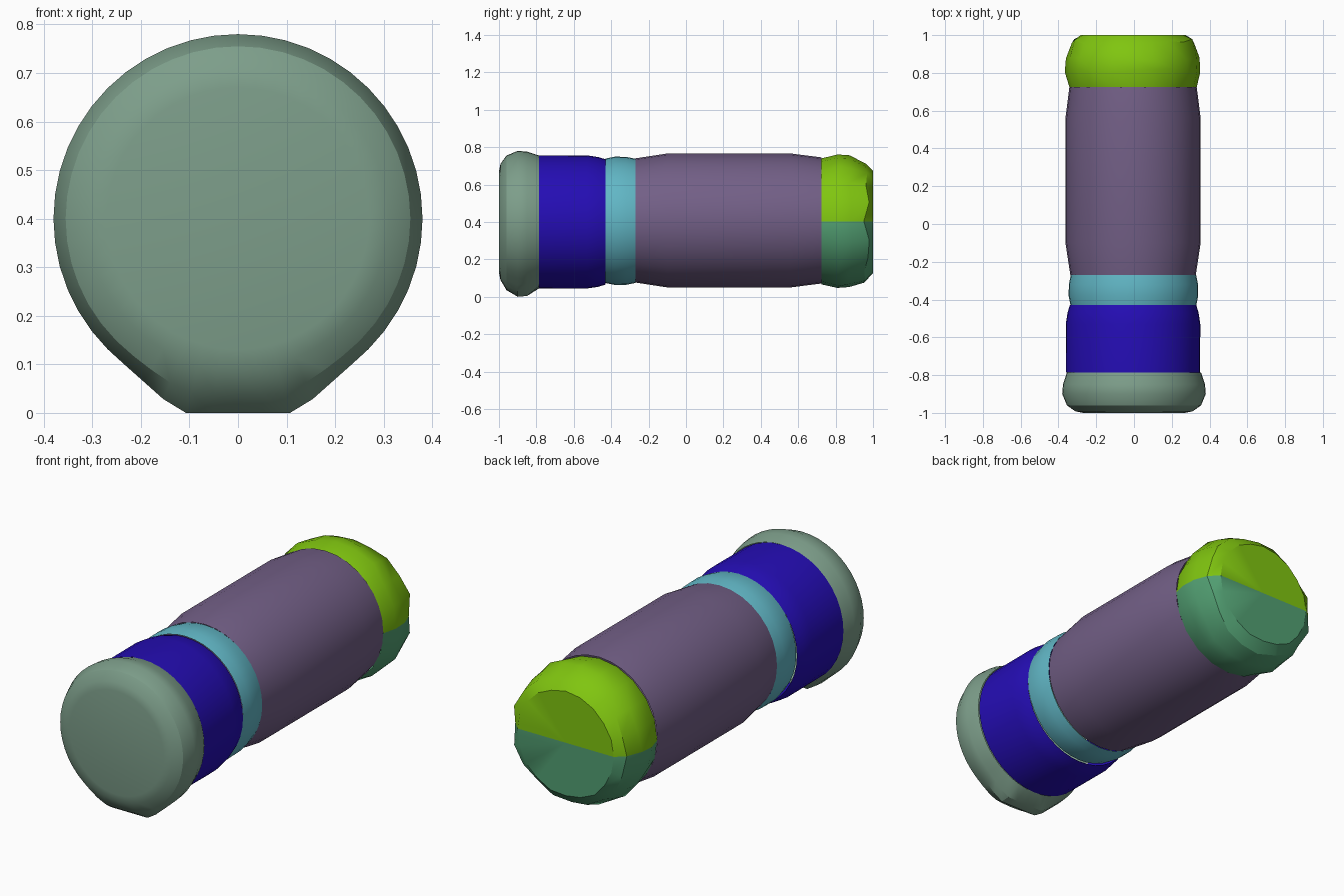
import bpy, bmesh, math, random

cube = bpy.data.objects.get("Cube")
if cube:
    bpy.data.objects.remove(cube, do_unlink=True)

random.seed(4)


def material(name, rgb):
    m = bpy.data.materials.new(name)
    m.use_nodes = True
    m.diffuse_color = (*rgb, 1)
    m.node_tree.nodes["Principled BSDF"].inputs["Base Color"].default_value = (*rgb, 1)
    return m


sage = material("sage", (0.205, 0.342, 0.255))
blue = material("deep blue", (0.018, 0.004, 0.46))
teal = material("teal", (0.12, 0.47, 0.56))
purple = material("dusty purple", (0.17, 0.115, 0.24))
lime = material("lime", (0.216, 0.56, 0.005))
green = material("sea green", (0.085, 0.35, 0.17))


def lathe(name, profile, centre, sides, mats, shape=None, cap=None):
    """Rings of (y, radius) around the y axis; cap closes the first or last ring."""
    cx, cz = centre
    bm = bmesh.new()
    rings = []
    for y, r in profile:
        ring = []
        for i in range(sides):
            a = math.tau * i / sides
            ry, rr = shape(a, y, r) if shape else (y, r)
            ring.append(bm.verts.new((cx + rr * math.cos(a), ry, cz + rr * math.sin(a))))
        rings.append(ring)
    for lower, upper in zip(rings, rings[1:]):
        for i in range(sides):
            j = (i + 1) % sides
            bm.faces.new((lower[i], lower[j], upper[j], upper[i]))
    if cap is not None:
        ring = rings[cap]
        hub = bm.verts.new((cx, profile[cap][0], cz))
        for i in range(sides):
            bm.faces.new((ring[i], ring[(i + 1) % sides], hub))
    bmesh.ops.recalc_face_normals(bm, faces=bm.faces)
    # Second colour goes below the middle
    if len(mats) > 1:
        for f in bm.faces:
            f.material_index = int(f.calc_center_median().z < cz)
    mesh = bpy.data.meshes.new(name)
    bm.to_mesh(mesh)
    bm.free()
    for m in mats:
        mesh.materials.append(m)
    ob = bpy.data.objects.new(name, mesh)
    bpy.context.collection.objects.link(ob)
    bpy.ops.object.select_all(action="DESELECT")
    ob.select_set(True)
    bpy.context.view_layer.objects.active = ob
    bpy.ops.object.shade_smooth_by_angle(angle=math.radians(30))
    return ob


# Front cap with a flat foot underneath
def foot(a, y, r):
    d = abs(math.degrees(a) - 270)
    if d < 17:
        k = 0.4 / 0.38 / math.cos(math.radians(d))
    elif d < 41.6:
        k = 1 / math.cos(math.radians(41.6 - d))
    else:
        k = 1
    weight = 1 if -0.93 < y < -0.83 else 0.5 if -0.97 < y < -0.93 else 0
    return y, r * (1 + (k - 1) * weight)


lathe("front_cap", [(-1, 0.27), (-0.992, 0.31), (-0.96, 0.355), (-0.9, 0.38),
                    (-0.85, 0.376), (-0.785, 0.355)],
      (0, 0.4), 48, [sage], foot, cap=0)

# Middle sections
lathe("blue_band", [(-0.785, 0.355), (-0.53, 0.356), (-0.47, 0.347), (-0.43, 0.335)],
      (-0.005, 0.4), 40, [blue])
lathe("teal_collar", [(-0.43, 0.333), (-0.38, 0.343), (-0.32, 0.342), (-0.27, 0.332)],
      (-0.003, 0.406), 40, [teal])
lathe("long_body", [(-0.27, 0.332), (-0.1, 0.358), (0.56, 0.358), (0.725, 0.337)],
      (-0.005, 0.408), 32, [purple])


# Faceted back cap, lime above and green below
def lumpy(a, y, r):
    if y < 0.75:
        return y, r
    if y > 0.9:
        r *= 1 - 0.05 * max(0, math.sin(a)) ** 2
    wobble = 0.0 if y > 0.99 else random.uniform(-0.015, 0.015)
    return y + wobble, r * random.uniform(0.985, 1.015)


lathe("back_cap", [(0.725, 0.337), (0.81, 0.36), (0.88, 0.353), (0.965, 0.328), (1, 0.28)],
      (-0.005, 0.403), 20, [lime, green], lumpy, cap=-1)
